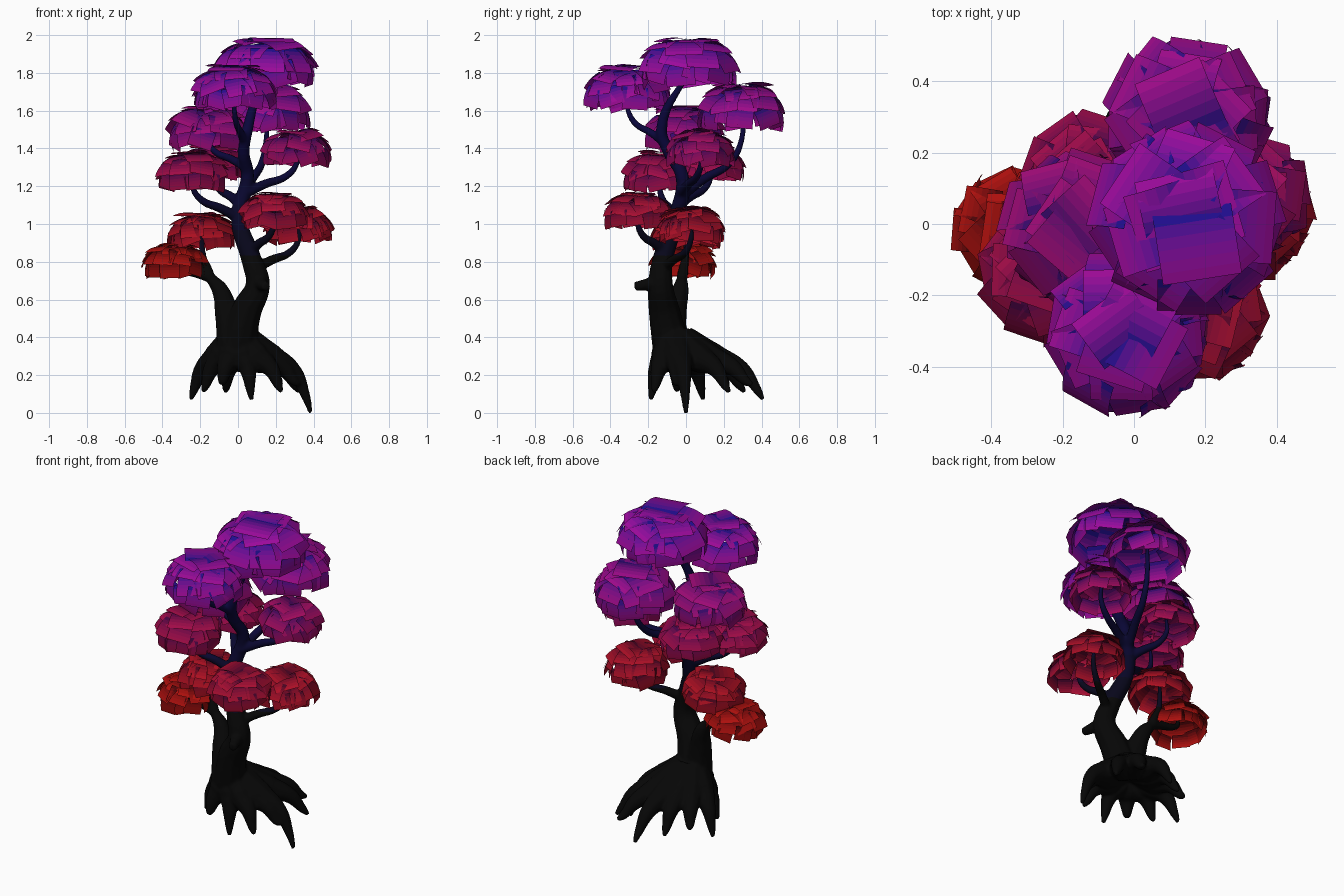
import bpy, bmesh, math, random
from mathutils import Vector, Matrix

if "Cube" in bpy.data.objects:
    bpy.data.objects.remove(bpy.data.objects["Cube"])

random.seed(7)


def mix(a, b, t):
    return Vector(a).lerp(Vector(b), max(0, min(1, t)))


def material(name, rgb):
    m = bpy.data.materials.new(name)
    m.diffuse_color = (*rgb, 1)
    m.use_nodes = True
    m.node_tree.nodes["Principled BSDF"].inputs["Base Color"].default_value = m.diffuse_color
    return m


# crowns: x, y, bottom z, radius, height where the limb leaves the trunk
crowns = [
    (.15, .015, 1.74, .26, 0), (-.02, -.31, 1.6, .225, 1.42), (.15, .295, 1.5, .23, 1.14),
    (-.16, -.01, 1.4, .21, 1.3), (.31, .08, 1.31, .18, 1.16), (-.24, -.14, 1.18, .19, 1.03),
    (-.13, .13, 1.23, .18, 1.1), (.19, -.255, .98, .18, .85), (.32, .025, .9, .18, .76),
    (-.19, 0, .87, .18, 0), (-.335, -.015, .72, .17, 0)]

# main trunk path, thinning with height
trunk = [Vector(p) for p in (
    (0, -.08, .36), (.045, -.115, .54), (.105, -.135, .68), (.075, -.125, .8), (.005, -.05, 1.04),
    (.05, -.02, 1.25), (.03, -.09, 1.38), (.05, -.13, 1.5), (.13, .01, 1.8))]
fork = [Vector(p) for p in ((-.03, -.08, .36), (-.06, -.06, .53), (-.095, -.03, .65), (-.15, -.02, .72))]


def on_trunk(z):
    for a, b in zip(trunk, trunk[1:]):
        if a.z <= z <= b.z:
            return a.lerp(b, (z - a.z) / (b.z - a.z))


def taper(points, r0, r1):
    n = len(points) - 1
    return [(p, r0 + (r1 - r0) * i / n) for i, p in enumerate(points)]


def limb(start, end, r0):
    # runs outward first, then turns up into the crown
    d = end - start
    mid = [start + Vector((d.x * h, d.y * h, d.z * v)) for h, v in ((.4, .2), (.8, .36), (1, .62))]
    return taper([start] + mid + [end], r0, .011)


limbs = [[(p, min(.1, .045 / p.z)) for p in trunk], taper(fork, .085, .026)]
limbs[0][-1] = (trunk[-1], .013)
for x, y, z, r, z_from in crowns[1:]:
    start = on_trunk(z_from) if z_from else fork[-1]
    limbs.append(limb(start, Vector((x, y, z + r * .6)), min(.03, .034 / start.z)))
# broken stub on the front
limbs.append(taper([Vector((.1, -.13, .69)), Vector((.15, -.27, .67))], .045, .024))

# roots: a ring of claws arching out and down from an off-centre base
ROOTS = 12
for i in range(ROOTS):
    a = math.tau * i / ROOTS
    reach = {3: 1.06, 4: .85}.get(i, 1 if i % 2 == 0 else .92)
    tip = Vector((.07 + .32 * reach * math.cos(a), .09 + .3 * reach * math.sin(a), .07 + .04 * (i % 3)))
    if i == 0:
        tip = Vector((.385, 0, 0))
    root = []
    for f, z, r in ((.1, .38, .085), (.45, .29, .078), (.75, .225 + tip.z * .1, .046),
                    (.93, tip.z * .5 + .09, .025), (1, tip.z, .012)):
        root.append((Vector((tip.x * f, -.06 + (tip.y + .06) * f, z)), r))
    limbs.append(root)

cu = bpy.data.curves.new("trunk_and_roots", 'CURVE')
cu.dimensions = '3D'
cu.fill_mode = 'FULL'
cu.bevel_depth = 1
cu.bevel_resolution = 3
cu.resolution_u = 6
cu.use_fill_caps = True
for pts in limbs:
    s = cu.splines.new('BEZIER')
    s.bezier_points.add(len(pts) - 1)
    for bp, (co, r) in zip(s.bezier_points, pts):
        bp.co = co
        bp.radius = r
        bp.handle_left_type = bp.handle_right_type = 'AUTO'
wood = bpy.data.objects.new("trunk_and_roots", cu)
bpy.context.collection.objects.link(wood)
bpy.context.view_layer.objects.active = wood
wood.select_set(True)
bpy.ops.object.convert(target='MESH')
wood = bpy.context.view_layer.objects.active

# fuse all limbs into one skin
rm = wood.modifiers.new("fuse", 'REMESH')
rm.mode = 'VOXEL'
rm.voxel_size = .009
sm = wood.modifiers.new("soften", 'SMOOTH')
sm.factor = .5
sm.iterations = 3
for m in ("fuse", "soften"):
    bpy.ops.object.modifier_apply(modifier=m)

# bark turns from black to deep blue with height
wood.data.materials.clear()
BANDS = 6
for i in range(BANDS):
    wood.data.materials.append(material(f"bark_{i}", mix((.002, .002, .002), (.003, .002, .045), i / (BANDS - 1))))
for p in wood.data.polygons:
    p.material_index = max(0, min(BANDS - 1, int((p.center.z - .7) / .8 * BANDS)))
    p.use_smooth = True

ROWS = 6


def card(bm, pos, down, side, nrm, w, l):
    # one stiff, slightly bent leaf card, its rows coloured from inner to outer edge
    rows = []
    for k in range(ROWS + 1):
        v = k / ROWS - .5
        ctr = pos + down * v * l + nrm * l * (.2 * v - .35 * v * v)
        rows.append([bm.verts.new(ctr + side * u * w) for u in (-.5, .5)])
    for k in range(ROWS):
        f = bm.faces.new((rows[k][0], rows[k + 1][0], rows[k + 1][1], rows[k][1]))
        f.material_index = k


def crown(index, cx, cy, z0, r):
    h = r * 1.12 if r < .25 else r
    rad, up = r * .94, h * .7
    centre = Vector((cx, cy, z0 + h * .26))
    bm = bmesh.new()
    for ring, n in enumerate((4, 7, 10, 12)):
        start = random.uniform(0, math.tau)
        for i in range(n):
            a = math.radians(15 + 25 * ring + random.uniform(-6, 6))
            ph = start + math.tau * i / n + random.uniform(-.15, .15)
            c, s = math.cos(ph), math.sin(ph)
            pos = centre + Vector((rad * math.sin(a) * c, rad * math.sin(a) * s, up * math.cos(a)))
            down = Vector((rad * math.cos(a) * c, rad * math.cos(a) * s, -up * math.sin(a))).normalized()
            side = Vector((-s, c, 0))
            nrm = down.cross(side)
            turn = (Matrix.Rotation(random.uniform(-.35, .35), 3, nrm)
                    @ Matrix.Rotation(random.uniform(-.12, .12), 3, down))
            pos += nrm * random.uniform(-.014, .006)
            card(bm, pos, turn @ down, turn @ side, turn @ nrm, r * (.86 - .08 * ring),
                 r * (.74 - .085 * ring) * random.uniform(.9, 1.1))
    me = bpy.data.meshes.new(f"leaf_crown_{index}")
    bm.to_mesh(me)
    bm.free()
    # red low on the tree, violet high
    t = (z0 + h - 1) / .9
    red, rose, violet = (.42, .005, .004), (.34, .003, .07), (.33, .003, .33)
    dark, plum, blue = (.07, .001, .002), (.06, .001, .06), (.015, .004, .28)
    outer = mix(red, rose, t * 2) if t < .5 else mix(rose, violet, t * 2 - 1)
    inner = mix(dark, plum, t * 2) if t < .5 else mix(plum, blue, t * 2 - 1)
    for k in range(ROWS):
        me.materials.append(material(f"leaf_{index}_{k}", mix(inner, outer, k / (ROWS - 1))))
    bpy.context.collection.objects.link(bpy.data.objects.new(f"leaf_crown_{index}", me))


for i, c in enumerate(crowns):
    crown(i + 1, *c[:4])
